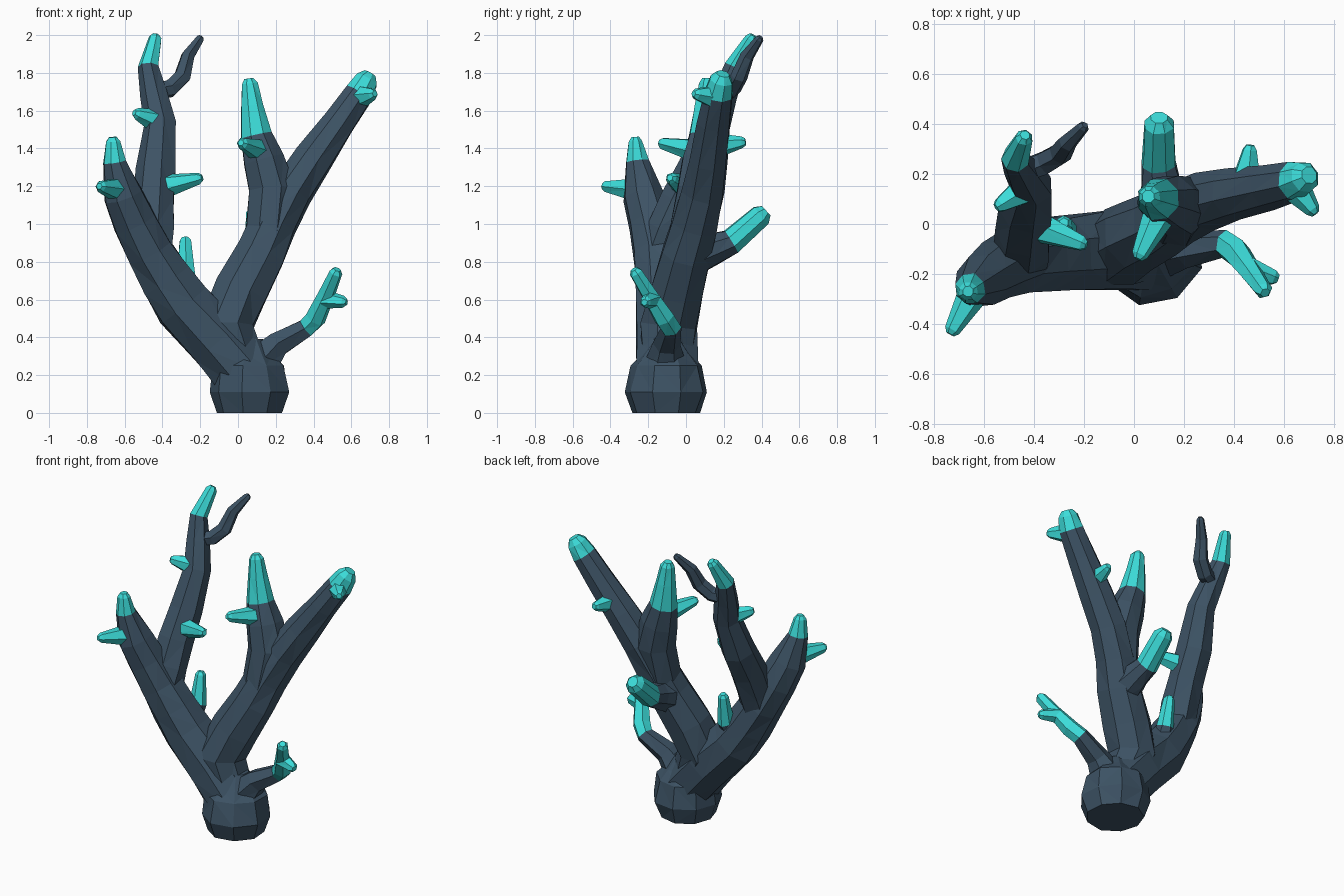
import bpy, bmesh, math, random
from mathutils import Vector

if "Cube" in bpy.data.objects:
    bpy.data.objects.remove(bpy.data.objects["Cube"])

random.seed(4)


def material(name, col):
    m = bpy.data.materials.new(name)
    m.diffuse_color = (*col, 1)
    m.use_nodes = True
    m.node_tree.nodes["Principled BSDF"].inputs["Base Color"].default_value = m.diffuse_color
    return m


SLATE = material("slate blue", (0.046, 0.085, 0.128))
CYAN = material("bright cyan", (0.045, 0.72, 0.70))
STEP = 0.28
parts, paths = [], {}


def smooth(pts):
    """Split long spans along a curve; each ring keeps the index of its span."""
    P = [Vector(p) for p in pts]
    out = []
    for i in range(len(P) - 1):
        a, b = P[i], P[i + 1]
        ta = (b - P[max(i - 1, 0)]) / 2
        tb = (P[min(i + 2, len(P) - 1)] - a) / 2
        n = max(1, math.ceil((b - a).length / STEP))
        for k in range(n):
            t = k / n
            s = t * t * (3 - 2 * t)
            out.append((a.lerp(b, s) + ta * (t * (1 - t) ** 2) - tb * (t * t * (1 - t)), i))
    # Rounded tip: a shoulder ring and a smaller end ring
    end, span = P[-1], len(P) - 2
    back = (P[-2].xyz - end.xyz).normalized() * end.w * 0.7
    out.append((Vector((*(end.xyz + back), end.w * 1.15)), span))
    return out + [(Vector((*end.xyz, end.w * 0.65)), span)]


def on(name, z, r):
    """Point on the centre line of a branch at height z, with radius r."""
    line = [v for v, _ in paths[name]]
    for a, b in zip(line, line[1:]):
        if a.z <= z <= b.z:
            p = a.lerp(b, (z - a.z) / (b.z - a.z))
            return (p.x, p.y, z, r)
    return (*line[-1][:3], r)


def branch(name, pts, cyan_from=99, sides=8, upright=False):
    """Closed faceted tube through (x, y, z, radius), cyan from the given span on."""
    path = paths[name] = smooth(pts)
    P = [v.xyz for v, _ in path]
    bm = bmesh.new()
    rings, frame, last = [], None, Vector((0, 0, 1))
    for i, (v, _) in enumerate(path):
        t = Vector((0, 0, 1))
        if not upright:
            a = (P[i] - P[i - 1]).normalized() if i else Vector((0, 0, 0))
            b = (P[i + 1] - P[i]).normalized() if i < len(P) - 1 else Vector((0, 0, 0))
            t = (a + b).normalized()
        turn = last.rotation_difference(t)
        frame = turn @ frame if frame else turn
        last = t
        ring = []
        for k in range(sides):
            ang = math.tau * (k + 0.5) / sides
            r = v.w * (1 + 2 / sides ** 2) * random.uniform(0.95, 1.05)
            ring.append(bm.verts.new(P[i] + frame @ Vector((r * math.cos(ang), r * math.sin(ang), 0))))
        rings.append(ring)
    for i in range(len(P) - 1):
        for k in range(sides):
            j = (k + 1) % sides
            f = bm.faces.new((rings[i][k], rings[i][j], rings[i + 1][j], rings[i + 1][k]))
            f.material_index = int(path[i][1] >= cyan_from)
    bm.faces.new(rings[0][::-1]).material_index = int(cyan_from == 0)
    bm.faces.new(rings[-1]).material_index = int(cyan_from < 99)
    bmesh.ops.triangulate(bm, faces=bm.faces[:])
    bmesh.ops.recalc_face_normals(bm, faces=bm.faces[:])
    me = bpy.data.meshes.new(name)
    bm.to_mesh(me)
    bm.free()
    me.materials.append(SLATE)
    me.materials.append(CYAN)
    ob = bpy.data.objects.new(name, me)
    bpy.context.collection.objects.link(ob)
    parts.append(ob)


# Bulbous foot
foot = ((0, 0.175), (0.11, 0.213), (0.25, 0.185), (0.39, 0.11))
branch("coral", [(0.06, -0.10, z, r) for z, r in foot], sides=9, upright=True)

# Left trunk, the tall branch off it, and the dark twig near its top
branch("left_trunk", [(0.06, -0.10, 0.18, 0.17), (-0.11, -0.105, 0.38, 0.165), (-0.29, -0.12, 0.57, 0.155),
                      (-0.47, -0.15, 0.85, 0.128), (-0.61, -0.225, 1.15, 0.108),
                      (-0.655, -0.26, 1.33, 0.062), (-0.663, -0.27, 1.46, 0.033)], 5)
branch("tall_branch", [on("left_trunk", 0.83, 0.115), (-0.44, -0.03, 1.12, 0.108), (-0.43, 0.06, 1.29, 0.103),
                       (-0.41, 0.15, 1.53, 0.082), (-0.475, 0.26, 1.83, 0.056), (-0.435, 0.355, 2.0, 0.03)], 4, 7)
branch("dark_twig", [on("tall_branch", 1.70, 0.045), (-0.36, 0.245, 1.715, 0.047), (-0.295, 0.28, 1.78, 0.045),
                     (-0.265, 0.325, 1.89, 0.036), (-0.195, 0.395, 1.99, 0.02)], sides=6)

# Right trunk with its middle fork and the stub at the back
branch("right_trunk", [(0.03, -0.10, 0.22, 0.13), (-0.06, -0.09, 0.46, 0.155), (0.12, 0, 0.84, 0.132),
                       (0.28, 0.09, 1.17, 0.115), (0.64, 0.17, 1.69, 0.076), (0.70, 0.195, 1.795, 0.053)], 4)
branch("middle_fork", [on("right_trunk", 0.92, 0.12), (0.18, 0.075, 1.18, 0.125), (0.14, 0.09, 1.34, 0.11),
                       (0.10, 0.10, 1.47, 0.085), (0.057, 0.11, 1.77, 0.038)], 3)
branch("back_stub", [on("right_trunk", 0.82, 0.12), (0.11, 0.15, 0.87, 0.085), (0.10, 0.24, 0.905, 0.07),
                     (0.10, 0.425, 1.07, 0.052)], 2)

# Low right branch and the upright spike in the crotch
branch("low_branch", [(0.08, -0.11, 0.22, 0.12), (0.21, -0.10, 0.365, 0.07), (0.36, -0.08, 0.45, 0.052),
                      (0.41, -0.115, 0.50, 0.053), (0.525, -0.275, 0.76, 0.03)], 2, 6)
branch("crotch_spike", [on("left_trunk", 0.60, 0.08), (-0.275, -0.03, 0.73, 0.05),
                        (-0.28, 0.005, 0.93, 0.028)], 1, 6)

# Short cyan side spikes: parent, height on it, tip
for parent, z, tip in (("left_trunk", 1.18, (-0.735, -0.44, 1.20)),
                       ("tall_branch", 1.54, (-0.55, 0.065, 1.59)),
                       ("tall_branch", 1.19, (-0.19, -0.085, 1.245)),
                       ("middle_fork", 1.38, (0.015, -0.14, 1.43)),
                       ("right_trunk", 1.41, (0.465, 0.315, 1.435)),
                       ("right_trunk", 1.67, (0.725, 0.04, 1.69)),
                       ("low_branch", 0.60, (0.575, -0.22, 0.585))):
    thick = 0.7 if parent == "low_branch" else 1
    branch("side_spike", [on(parent, z, 0.07 * thick), (*tip, 0.026)], 0, 6)

# Fuse every branch into one solid
coral = parts.pop(0)
for p in parts:
    mod = coral.modifiers.new("fuse", 'BOOLEAN')
    mod.operation = 'UNION'
    mod.solver = 'EXACT'
    mod.object = p
bpy.context.view_layer.update()
fused = bpy.data.meshes.new_from_object(coral.evaluated_get(bpy.context.evaluated_depsgraph_get()))
coral.modifiers.clear()
coral.data = fused
for p in parts:
    bpy.data.objects.remove(p)
